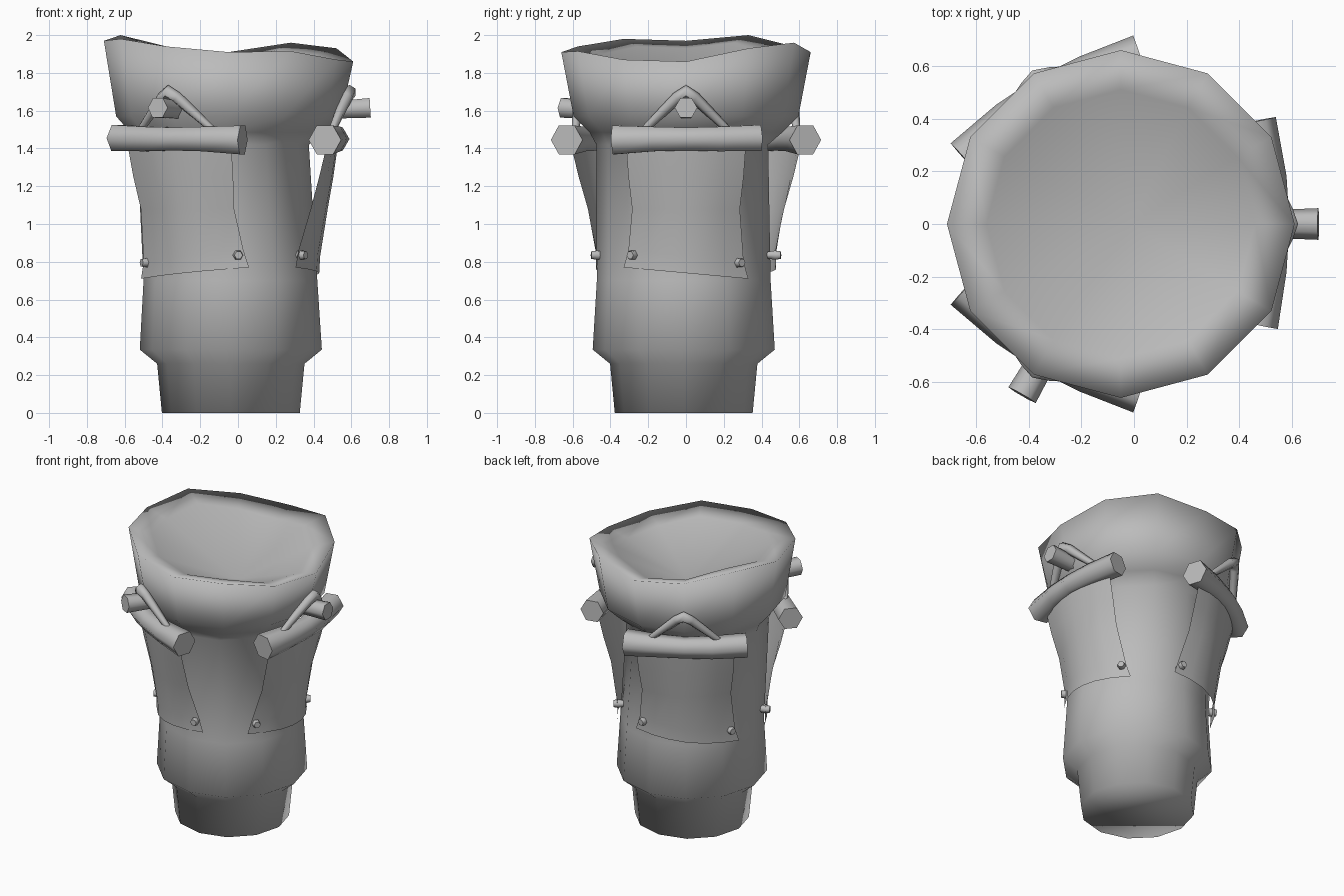
import bpy, bmesh, math
from mathutils import Vector, Matrix

cube = bpy.data.objects.get("Cube")
if cube:
    bpy.data.objects.remove(cube, do_unlink=True)

stone = bpy.data.materials.new("plain_grey")
stone.use_nodes = True
grey = (0.5, 0.5, 0.5, 1)
stone.diffuse_color = grey
stone.node_tree.nodes["Principled BSDF"].inputs["Base Color"].default_value = grey

AXIS = Matrix.Translation((-0.05, 0, 0))


def finish(bm, name, matrix, angle=65, closed=True):
    if closed:
        bmesh.ops.recalc_face_normals(bm, faces=bm.faces)
    mesh = bpy.data.meshes.new(name)
    bm.to_mesh(mesh)
    bm.free()
    mesh.materials.append(stone)
    obj = bpy.data.objects.new(name, mesh)
    bpy.context.collection.objects.link(obj)
    obj.matrix_world = matrix
    bpy.ops.object.select_all(action='DESELECT')
    obj.select_set(True)
    bpy.context.view_layer.objects.active = obj
    bpy.ops.object.shade_smooth_by_angle(angle=math.radians(angle))


def bridge(bm, rings):
    for a, b in zip(rings, rings[1:]):
        for i in range(len(a)):
            j = (i + 1) % len(a)
            bm.faces.new((a[i], a[j], b[j], b[i]))


def tube(name, matrix, points, radii, sides=6, up=(0, 0, 1)):
    """Capped tube along a path, with a radius for each point."""
    bm = bmesh.new()
    pts = [Vector(p) for p in points]
    rings = []
    for k, (p, r) in enumerate(zip(pts, radii)):
        d = (pts[min(k + 1, len(pts) - 1)] - pts[max(k - 1, 0)]).normalized()
        u = d.cross(Vector(up)).normalized()
        v = u.cross(d)
        angles = [math.tau * i / sides for i in range(sides)]
        rings.append([bm.verts.new(p + r * (u * math.cos(a) + v * math.sin(a)))
                      for a in angles])
    bridge(bm, rings)
    bm.faces.new(rings[0])
    bm.faces.new(rings[-1])
    finish(bm, name, matrix)


# Twelve-sided tower with an uneven rim and a conical hollow on top
rim = [1.86, 1.93, 1.96, 1.91, 1.94, 2.0, 1.97, 1.98, 1.94, 1.91, 1.915, 1.87]
# Radius, height and sideways lean of each ring
profile = [(0.365, 0, 0.012, -0.012), (0.39, 0.26, 0.012, -0.012),
           (0.482, 0.335, 0.012, -0.012), (0.46, 0.7, 0.01, -0.012),
           (0.455, 1.42, -0.03, -0.02), (0.51, 1.485, -0.01, 0), (0.595, 1.57, 0, 0)]
bm = bmesh.new()


def ring(radius, heights, dx=0, dy=0):
    return [bm.verts.new((radius * math.cos(math.tau * i / 12) + dx,
                          radius * math.sin(math.tau * i / 12) + dy, h))
            for i, h in enumerate(heights)]


rings = [ring(r, [z] * 12, dx, dy) for r, z, dx, dy in profile]
rings.append(ring(0.66, rim))
rings.append(ring(0.51, [h - 0.04 for h in rim]))
bridge(bm, rings)
bm.faces.new(rings[0])
floor = bm.verts.new((0.04, 0, 1.65))
for i in range(12):
    bm.faces.new((rings[-1][i], rings[-1][(i + 1) % 12], floor))
finish(bm, "tower", AXIS, 130)

# Cloth rows from the bottom: height, half width, edge distance, middle distance
rows = [(0.74, 0.33, 0.355, 0.48), (0.83, 0.305, 0.37, 0.485),
        (1.08, 0.285, 0.435, 0.525), (1.25, 0.305, 0.48, 0.555),
        (1.46, 0.32, 0.53, 0.585)]


def cloth(name, matrix, slant):
    bm = bmesh.new()
    cols = 7
    grid = []
    for k, (z, half, edge, mid) in enumerate(rows):
        line = []
        for c in range(cols):
            s = 2 * c / (cols - 1) - 1
            drop = -0.03 * s * slant if k < 2 else 0
            line.append(bm.verts.new((mid + (edge - mid) * s * s, half * s, z + drop)))
        grid.append(line)
    for a, b in zip(grid, grid[1:]):
        for c in range(cols - 1):
            bm.faces.new((a[c], a[c + 1], b[c + 1], b[c]))
    finish(bm, name, matrix, closed=False)


# Three hanging cloths, each with a bowed rod, a hanger and corner pins
for side, degrees, slant, has_peg in (("left", 0, 1, True), ("front", 240, -1, True),
                                      ("back", 120, 1, False)):
    place = AXIS @ Matrix.Rotation(math.radians(degrees), 4, 'Z')
    cloth(side + "_cloth", place, slant)
    tube(side + "_rod", place,
         [(0.51, -0.38 * slant, 1.445), (0.555, -0.17 * slant, 1.45),
          (0.57, 0, 1.45), (0.555, 0.17 * slant, 1.45), (0.51, 0.39 * slant, 1.455)],
         [0.088, 0.075, 0.07, 0.075, 0.08])
    tube(side + "_hanger", place,
         [(0.55, -0.22, 1.50), (0.625, -0.045, 1.67), (0.64, 0, 1.698),
          (0.625, 0.045, 1.67), (0.55, 0.22, 1.50)],
         [0.02, 0.032, 0.038, 0.032, 0.02], up=(1, 0, 0))
    if has_peg:
        tube(side + "_peg", place, [(0.5, 0, 1.60), (0.75, 0, 1.615)], [0.05, 0.06])
    for label, s, z in (("high", -1, 0.835), ("low", 1, 0.795)):
        a = s * slant * math.radians(36)
        out = Vector((math.cos(a), math.sin(a), 0))
        tube(f"{side}_{label}_pin", place,
             [out * r + Vector((0, 0, z)) for r in (0.42, 0.475, 0.505)],
             [0.018, 0.028, 0.022])
